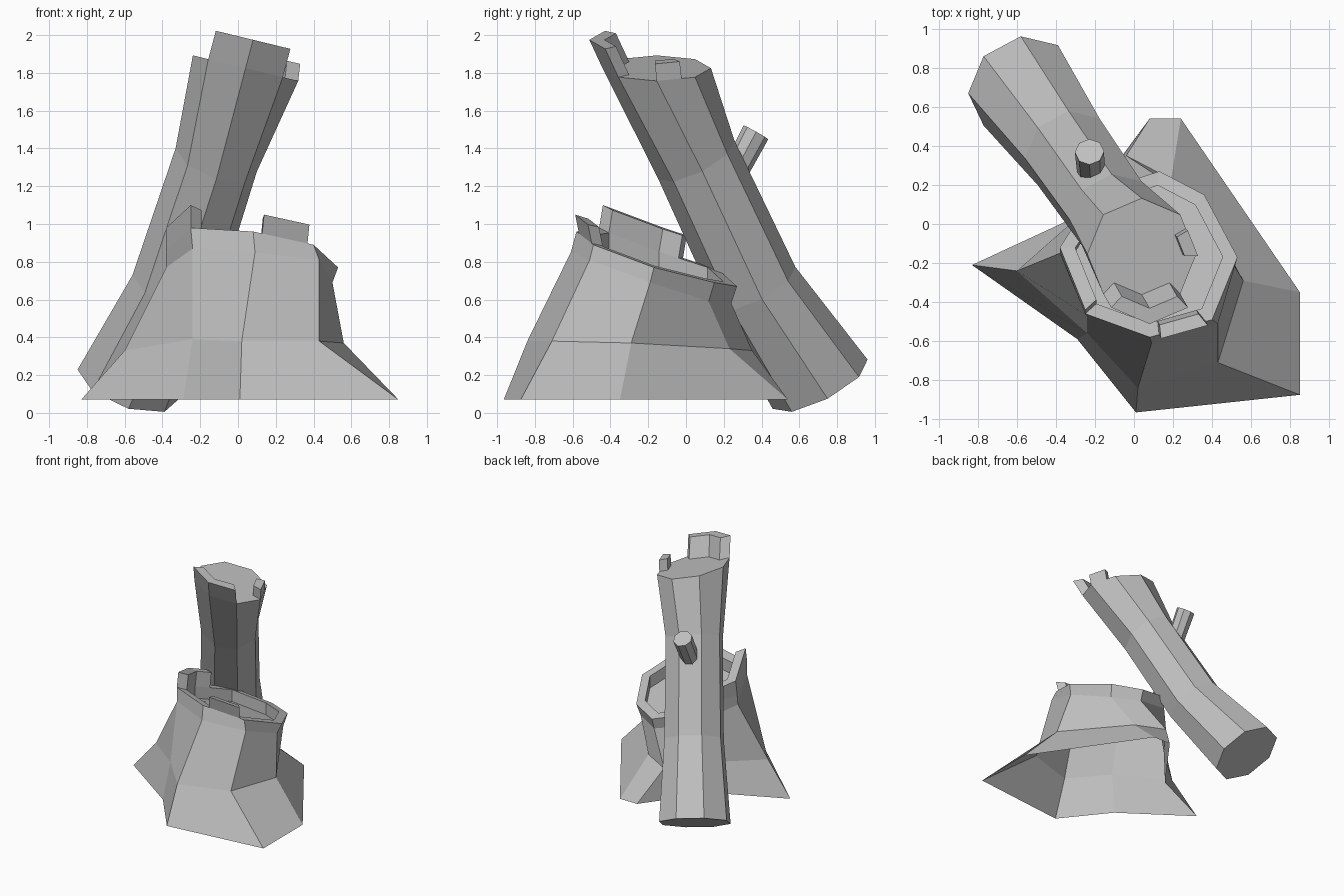
import bpy
import bmesh
from math import cos, sin, pi
from mathutils import Vector

old = bpy.data.objects.get("Cube")
if old:
    bpy.data.objects.remove(old, do_unlink=True)

GREY = (0.52, 0.52, 0.52, 1)
wood = bpy.data.materials.new("wood grey")
wood.use_nodes = True
wood.diffuse_color = GREY
wood.node_tree.nodes["Principled BSDF"].inputs["Base Color"].default_value = GREY


def loft(name, rings, cap_start=True, cap_end=True):
    """Skin a list of equal-length closed rings into one flat-shaded object."""
    bm = bmesh.new()
    loops = [[bm.verts.new(p) for p in ring] for ring in rings]
    count = len(loops[0])
    for low, high in zip(loops, loops[1:]):
        for i in range(count):
            j = (i + 1) % count
            bm.faces.new((low[i], low[j], high[j], high[i]))
    if cap_start:
        bm.faces.new(loops[0][::-1])
    if cap_end:
        bm.faces.new(loops[-1])
    bmesh.ops.recalc_face_normals(bm, faces=bm.faces)
    mesh = bpy.data.meshes.new(name)
    bm.to_mesh(mesh)
    bm.free()
    mesh.materials.append(wood)
    obj = bpy.data.objects.new(name, mesh)
    bpy.context.collection.objects.link(obj)
    return obj


def ring(center, normal, radius, sides=8):
    """Regular polygon around a tilted axis, starting on the -x side."""
    center, normal = Vector(center), Vector(normal).normalized()
    u = Vector((-1, 0, 0))
    u = (u - normal * u.dot(normal)).normalized()
    v = u.cross(normal)
    return [center + radius * (u * cos(2 * pi * i / sides) + v * sin(2 * pi * i / sides))
            for i in range(sides)]


def middle(points):
    return sum(points, Vector()) / len(points)


def splinter(name, outer, center, lift, inset):
    """Raised strip of bark following a piece of a rim."""
    lift = Vector(lift)
    sections = []
    for p in outer:
        q = p.lerp(center, inset)
        sections.append((p, p + lift, q + lift, q))
    return loft(name, sections)


# Stump: root flare, waist, neck and tilted rim
GROUND = 0.07
roots = [Vector((x, y, GROUND)) for x, y in (
    (-.83, -.21), (-.29, -.59), (.01, -.965), (.85, -.875),
    (.85, -.35), (.24, .54), (.08, .54), (-.29, .04))]
waist = [Vector(p) for p in (
    (-.6, -.24, .33), (-.24, -.56, .39), (.02, -.84, .38), (.43, -.71, .38),
    (.56, -.29, .37), (.19, .23, .34), (-.04, .35, .33), (-.27, .05, .33))]
neck = [Vector(p) for p in (
    (-.38, -.15, .77), (-.24, -.47, .87), (.09, -.61, .85), (.43, -.51, .81),
    (.5, -.19, .69), (.34, .12, .59), (.13, .24, .58), (-.18, .16, .66))]
rim = [Vector(p) for p in (
    (-.38, -.14, .86), (-.25, -.46, .98), (.08, -.58, .96), (.4, -.49, .89),
    (.53, -.17, .77), (.36, .15, .69), (.13, .27, .67), (-.18, .17, .76))]
heart = middle(rim)
lip = [p.lerp(heart, .17) for p in rim]
floor = [p - Vector((0, 0, .1)) for p in lip]
loft("stump", [roots, waist, neck, rim, lip, floor], cap_start=False)

# Torn bark on the stump rim
splinter("stump_splinter_side",
         [rim[1], rim[0], rim[0].lerp(rim[7], .4)], heart, (0, .02, .12), .17)
splinter("stump_splinter_front",
         [rim[2].lerp(rim[3], .15), rim[2].lerp(rim[3], .9)], heart, (.01, -.02, .1), .17)

# Leaning log, slightly waisted, with a skewed broken top
LEAN = (.306, -.438, .845)
log_rings = [
    ring((-.58, .71, .152), LEAN, .283),
    ring((-.335, .37, .665), LEAN, .235),
    ring((-.115, .055, 1.34), LEAN, .226),
    ring((.04, -.155, 1.825), (.235, 0, .97), .287),
]
loft("leaning_log", log_rings)

# Torn bark on the log top
top = log_rings[-1]
core = middle(top)
splinter("log_splinter_large", [top[7], top[6], top[5]], core, (.04, -.07, .15), .28)
splinter("log_splinter_small", [top[4], top[4].lerp(top[3], .65)], core, (.01, -.01, .09), .25)

# Broken branch stub
BRANCH = (-.01, .09, .16)
loft("branch_stub", [ring((-.22, .25, 1.26), BRANCH, .07),
                     ring((-.228, .37, 1.485), BRANCH, .075)])
